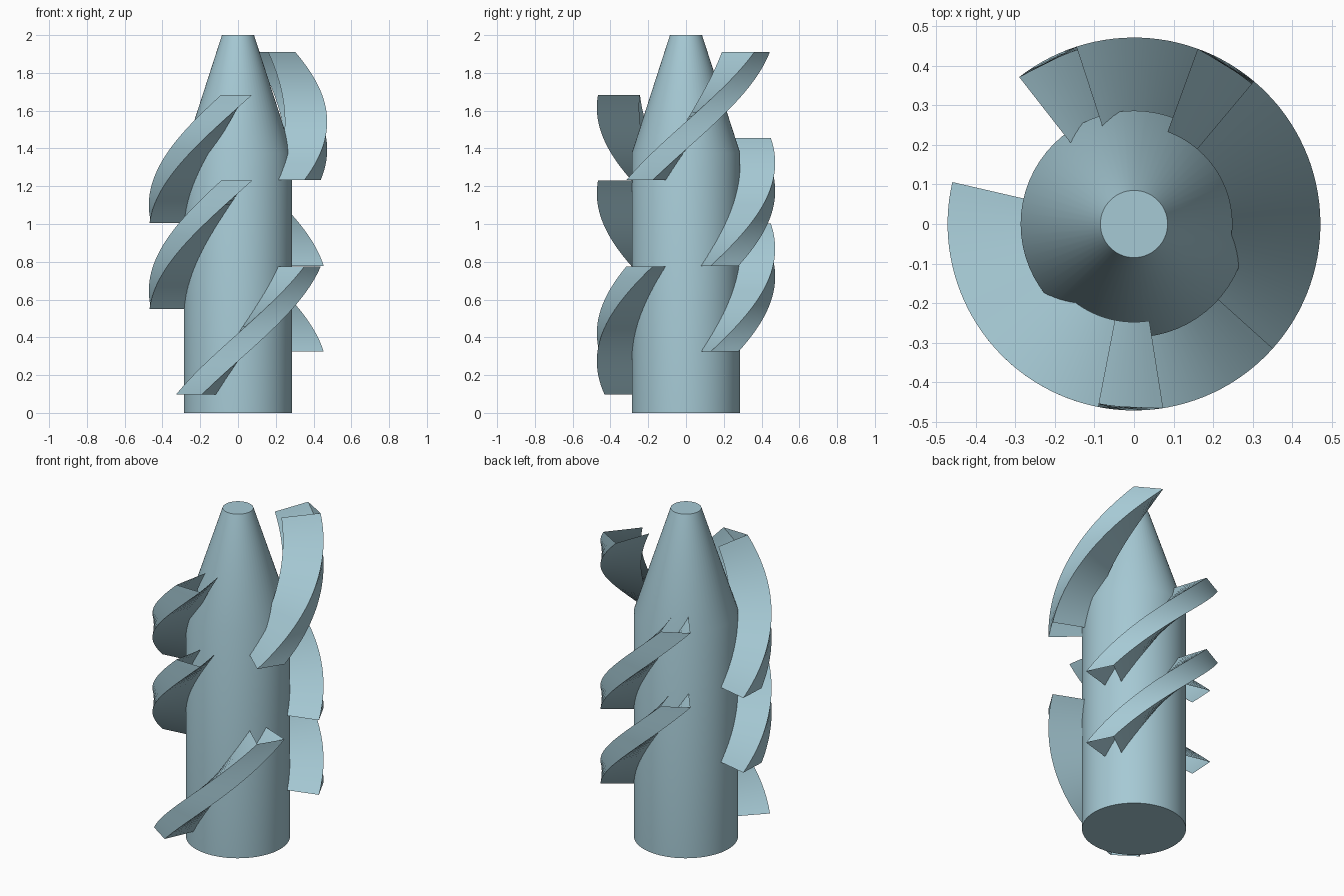
import bpy, bmesh, math

if "Cube" in bpy.data.objects:
    bpy.data.objects.remove(bpy.data.objects["Cube"], do_unlink=True)

# Single pale blue material
COLOR = (0.38, 0.585, 0.66, 1.0)
mat = bpy.data.materials.new("pale_blue")
mat.use_nodes = True
mat.diffuse_color = COLOR
mat.node_tree.nodes["Principled BSDF"].inputs["Base Color"].default_value = COLOR


def finish(name, bm):
    """Turn a bmesh into a smooth-shaded object with sharp edges kept."""
    mesh = bpy.data.meshes.new(name)
    bm.to_mesh(mesh)
    bm.free()
    obj = bpy.data.objects.new(name, mesh)
    bpy.context.collection.objects.link(obj)
    mesh.materials.append(mat)
    bpy.ops.object.select_all(action='DESELECT')
    obj.select_set(True)
    bpy.context.view_layer.objects.active = obj
    bpy.ops.object.shade_smooth_by_angle(angle=math.radians(30))
    return obj


# Core: straight shaft with a tapered, flat-topped tip
def make_core(profile, sides=64):
    bm = bmesh.new()
    rings = [[bm.verts.new((r * math.cos(2 * math.pi * i / sides),
                            r * math.sin(2 * math.pi * i / sides), z))
              for i in range(sides)] for r, z in profile]
    for lo, hi in zip(rings, rings[1:]):
        for i in range(sides):
            j = (i + 1) % sides
            bm.faces.new((lo[i], lo[j], hi[j], hi[i]))
    bm.faces.new(rings[0][::-1])
    bm.faces.new(rings[-1])
    return finish("core_shaft", bm)


make_core([(0.287, 0.0), (0.287, 1.375), (0.085, 2.0)])

# Blades: open-ended helical channels (two side walls and an outer wall)
R_IN, R_OUT = 0.248, 0.472
WIDTH, TWIST, HEIGHT, STEPS = 20, 92, 0.678, 32


def make_blade(name, start, z0):
    bm = bmesh.new()
    rows = []
    for s in range(STEPS + 1):
        t = s / STEPS
        a = math.radians(start + TWIST * t)
        b = a + math.radians(WIDTH)
        rows.append([bm.verts.new((r * math.cos(w), r * math.sin(w), z0 + HEIGHT * t))
                     for r, w in ((R_IN, a), (R_OUT, a), (R_OUT, b), (R_IN, b))])
    for lo, hi in zip(rows, rows[1:]):
        for k in range(3):
            bm.faces.new((lo[k], lo[k + 1], hi[k + 1], hi[k]))
    return finish(name, bm)


for name, start, z0 in (
        ("blade_top_left", -42, 1.232),
        ("blade_upper_right", 167, 1.005),
        ("blade_upper_back", 16, 0.778),
        ("blade_lower_right", 167, 0.551),
        ("blade_lower_back", 16, 0.324),
        ("blade_bottom_front", -134, 0.097)):
    make_blade(name, start, z0)
